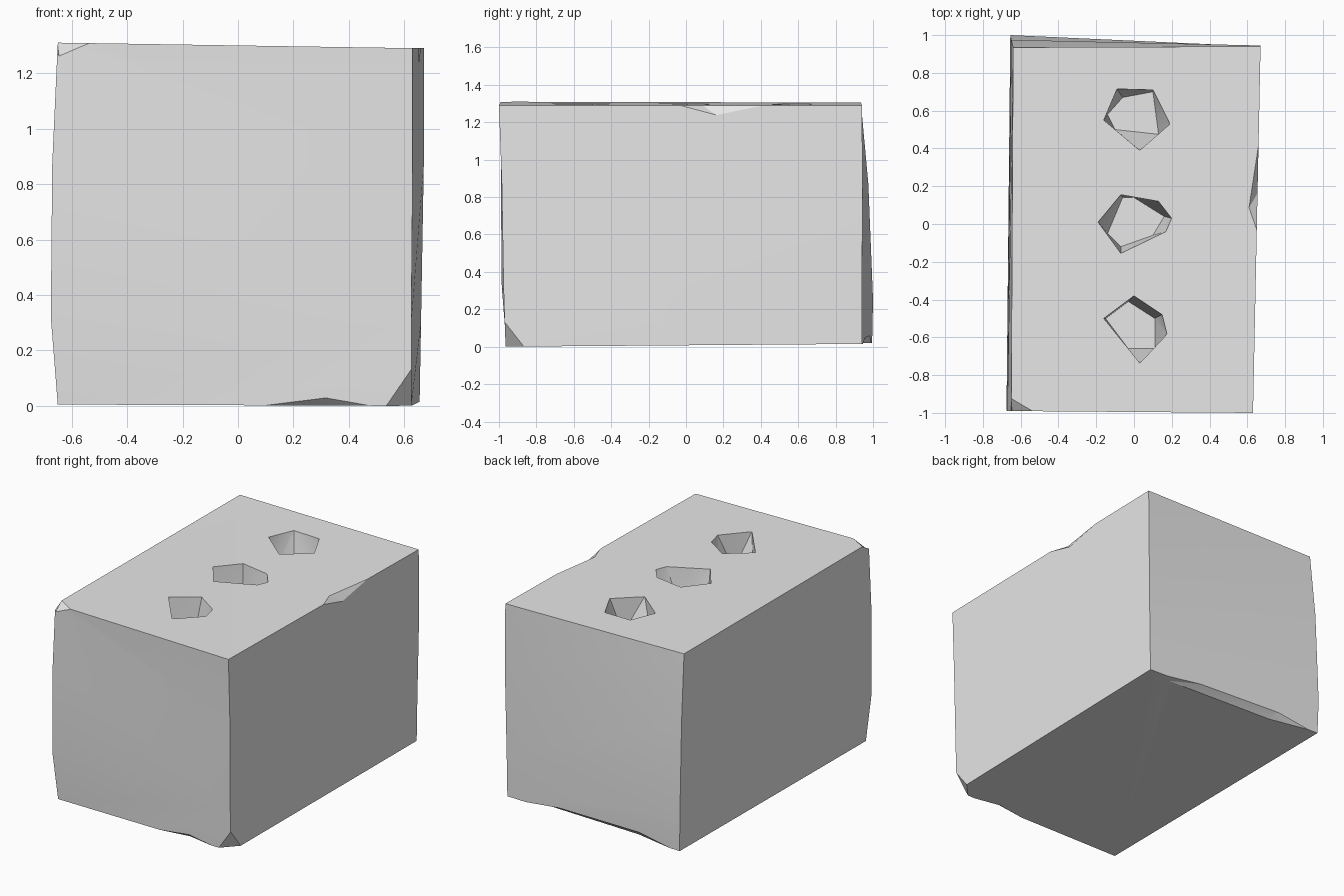
import bpy, bmesh, math

if "Cube" in bpy.data.objects:
    bpy.data.objects.remove(bpy.data.objects["Cube"], do_unlink=True)

# One plain grey for the whole block
grey = bpy.data.materials.new("stone_grey")
grey.use_nodes = True
colour = (0.8, 0.8, 0.8, 1)
grey.diffuse_color = colour
grey.node_tree.nodes["Principled BSDF"].inputs["Base Color"].default_value = colour


def add_object(name, bm):
    bmesh.ops.recalc_face_normals(bm, faces=bm.faces[:])
    mesh = bpy.data.meshes.new(name)
    bm.to_mesh(mesh)
    bm.free()
    mesh.materials.append(grey)
    obj = bpy.data.objects.new(name, mesh)
    bpy.context.collection.objects.link(obj)
    return obj


def hull(name, points):
    bm = bmesh.new()
    for p in points:
        bm.verts.new(p)
    found = bmesh.ops.convex_hull(bm, input=bm.verts[:])
    spare = {v for v in found["geom_interior"] + found["geom_unused"]
             if isinstance(v, bmesh.types.BMVert)}
    bmesh.ops.delete(bm, geom=list(spare), context='VERTS')
    return add_object(name, bm)


# Block: four rings of corners, slightly skewed and bulging
rings = [
    [(-.65, -.96, .005), (.625, -.965, 0), (.655, .94, .015), (-.65, .995, .02)],
    [(-.675, -.985, .32), (.625, -.975, .3), (.66, .94, .3), (-.655, 1, .25)],
    [(-.67, -.99, .87), (.63, -.985, .87), (.67, .945, .87), (-.65, .975, .87)],
    [(-.65, -.99, 1.31), (.63, -1, 1.29), (.67, .94, 1.29), (-.64, .935, 1.305)],
]
bm = bmesh.new()
loops = [[bm.verts.new(p) for p in ring] for ring in rings]
for low, high in zip(loops, loops[1:]):
    for i in range(4):
        j = (i + 1) % 4
        bm.faces.new((low[i], low[j], high[j], high[i]))
bm.faces.new(loops[0])
bm.faces.new(loops[-1])
bmesh.ops.triangulate(bm, faces=bm.faces[:])
block = add_object("brick_block", bm)

# Chips broken off the corners and edges; the last point lies outside the block
chips = {
    "top_side_chip": [(.67, .51, 1.295), (.605, .08, 1.295), (.65, -.05, 1.295),
                      (.67, .19, 1.22), (.8, .2, 1.4)],
    "bottom_front_corner_chip": [(.53, -.968, -.002), (.625, -.972, .135),
                                 (.628, -.865, 0), (.8, -1.15, -.15)],
    "top_front_corner_chip": [(-.53, -.992, 1.31), (-.645, -.992, 1.26),
                              (-.652, -.92, 1.312), (-.78, -1.1, 1.42)],
    "bottom_back_chip": [(.25, .96, .05), (-.35, .985, .06), (.5, .9, .012),
                         (-.3, .93, .012), (.55, .95, .012), (-.6, .995, .018),
                         (0, 1.15, -.12)],
    "bottom_front_chip": [(.05, -.968, 0), (.32, -.972, .035), (.5, -.968, 0),
                          (.3, -.93, 0), (.3, -1.1, -.1)],
}
cutters = [hull(name, points) for name, points in chips.items()]

# Three tapering, rough-sided pits along the top: rim outline and floor outline
pits = {
    "back_pit": ([(-.09, .715), (.1, .71), (.19, .53), (.03, .39), (-.16, .55)],
                 [(-.06, .67), (.1, .7), (.13, .475), (-.1, .5), (-.14, .58)]),
    "middle_pit": ([(-.07, .155), (.13, .12), (.2, .03), (.17, -.04),
                    (-.07, -.155), (-.19, .01)],
                   [(-.06, .14), (0, .14), (.16, .04), (.1, -.06), (-.07, -.12), (-.14, -.05)]),
    "front_pit": ([(0, -.38), (.15, -.48), (.175, -.58), (.03, -.735), (-.16, -.5)],
                  [(-.03, -.41), (.11, -.5), (.11, -.66), (-.03, -.66), (-.15, -.5)]),
}
for name, (rim, floor) in pits.items():
    points = [(x, y, z) for z in (1.3, 1.4) for x, y in rim]
    cutters.append(hull(name, points + [(x, y, 1.06) for x, y in floor]))

# Cut everything out of the block, then drop the cutters
bpy.context.view_layer.objects.active = block
for cutter in cutters:
    cutter.hide_render = True
    mod = block.modifiers.new(cutter.name, 'BOOLEAN')
    mod.operation = 'DIFFERENCE'
    mod.solver = 'EXACT'
    mod.object = cutter
    bpy.ops.object.modifier_apply(modifier=mod.name)
    bpy.data.objects.remove(cutter, do_unlink=True)

bpy.ops.object.select_all(action='DESELECT')
block.select_set(True)
bpy.ops.object.shade_smooth_by_angle(angle=math.radians(25))
